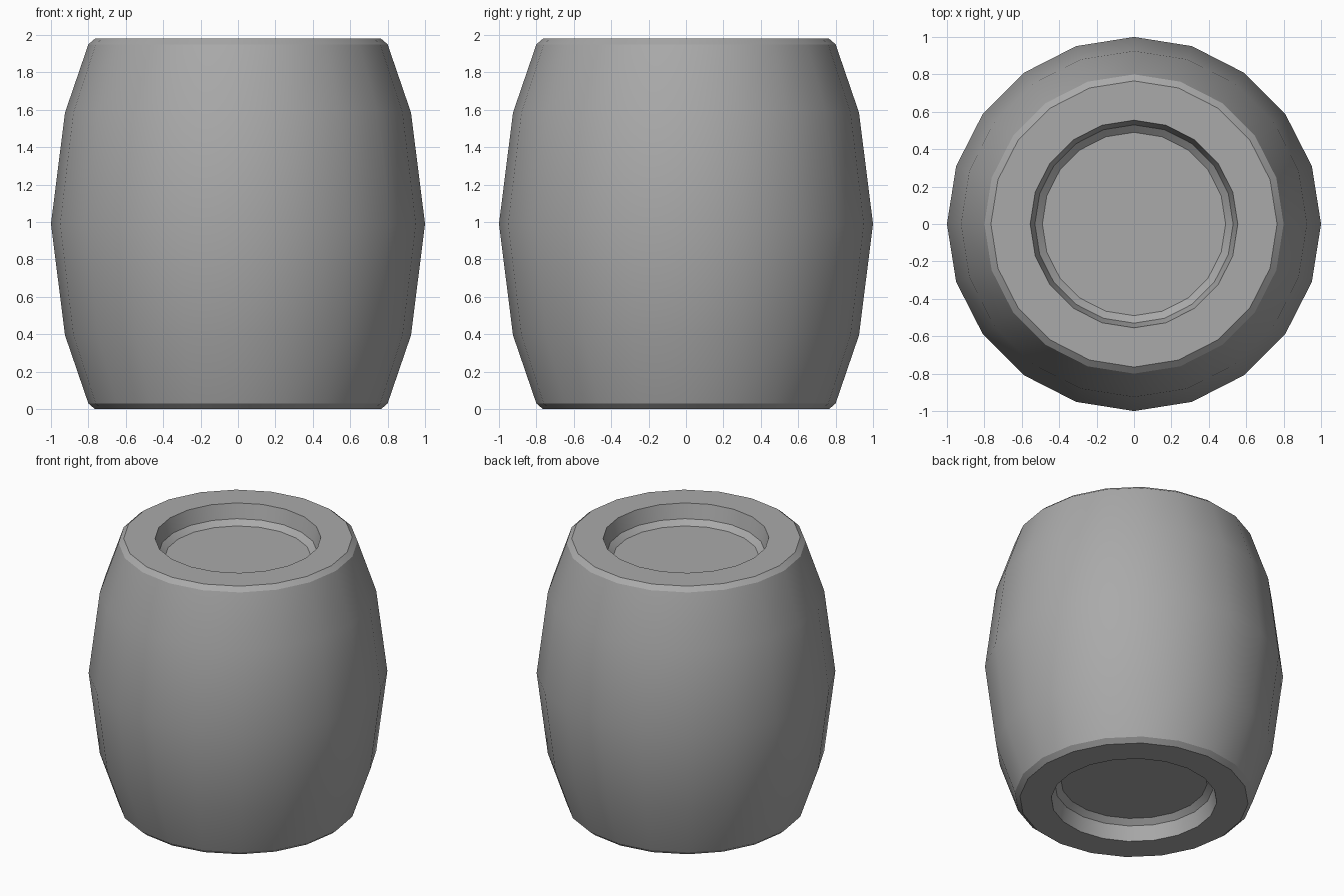
import bpy
import bmesh
import math

cube = bpy.data.objects.get("Cube")
if cube:
    bpy.data.objects.remove(cube, do_unlink=True)

SIDES = 20
HEIGHT = 1.98

# One flat colour for the whole barrel
grey = bpy.data.materials.new("plain_grey")
grey.use_nodes = True
colour = (0.40, 0.40, 0.40, 1)
grey.diffuse_color = colour
grey.node_tree.nodes["Principled BSDF"].inputs["Base Color"].default_value = colour

# End profile from recess floor out to the rim: (radius, distance from the end)
end = [(0.49, 0.14), (0.53, 0.105), (0.555, 0), (0.765, 0), (0.80, 0.03)]
bulge = [(0.925, 0.395), (1.0, HEIGHT / 2), (0.925, HEIGHT - 0.395)]
profile = end + bulge + [(r, HEIGHT - d) for r, d in reversed(end)]


def lathe(name, points, sides):
    """Spin a profile around z and close both recess floors."""
    bm = bmesh.new()
    rings = []
    for r, z in points:
        angles = [math.tau * i / sides for i in range(sides)]
        rings.append([bm.verts.new((r * math.cos(a), r * math.sin(a), z)) for a in angles])
    for low, high in zip(rings, rings[1:]):
        for i in range(sides):
            j = (i + 1) % sides
            bm.faces.new((low[i], low[j], high[j], high[i]))
    bm.faces.new(rings[0][::-1])
    bm.faces.new(rings[-1])
    bmesh.ops.recalc_face_normals(bm, faces=bm.faces)
    mesh = bpy.data.meshes.new(name)
    bm.to_mesh(mesh)
    bm.free()
    obj = bpy.data.objects.new(name, mesh)
    bpy.context.collection.objects.link(obj)
    return obj


# Barrel body with recessed ends, smooth sides and crisp rims
barrel = lathe("barrel", profile, SIDES)
barrel.data.materials.append(grey)
bpy.ops.object.select_all(action="DESELECT")
barrel.select_set(True)
bpy.context.view_layer.objects.active = barrel
bpy.ops.object.shade_smooth_by_angle(angle=math.radians(23))
